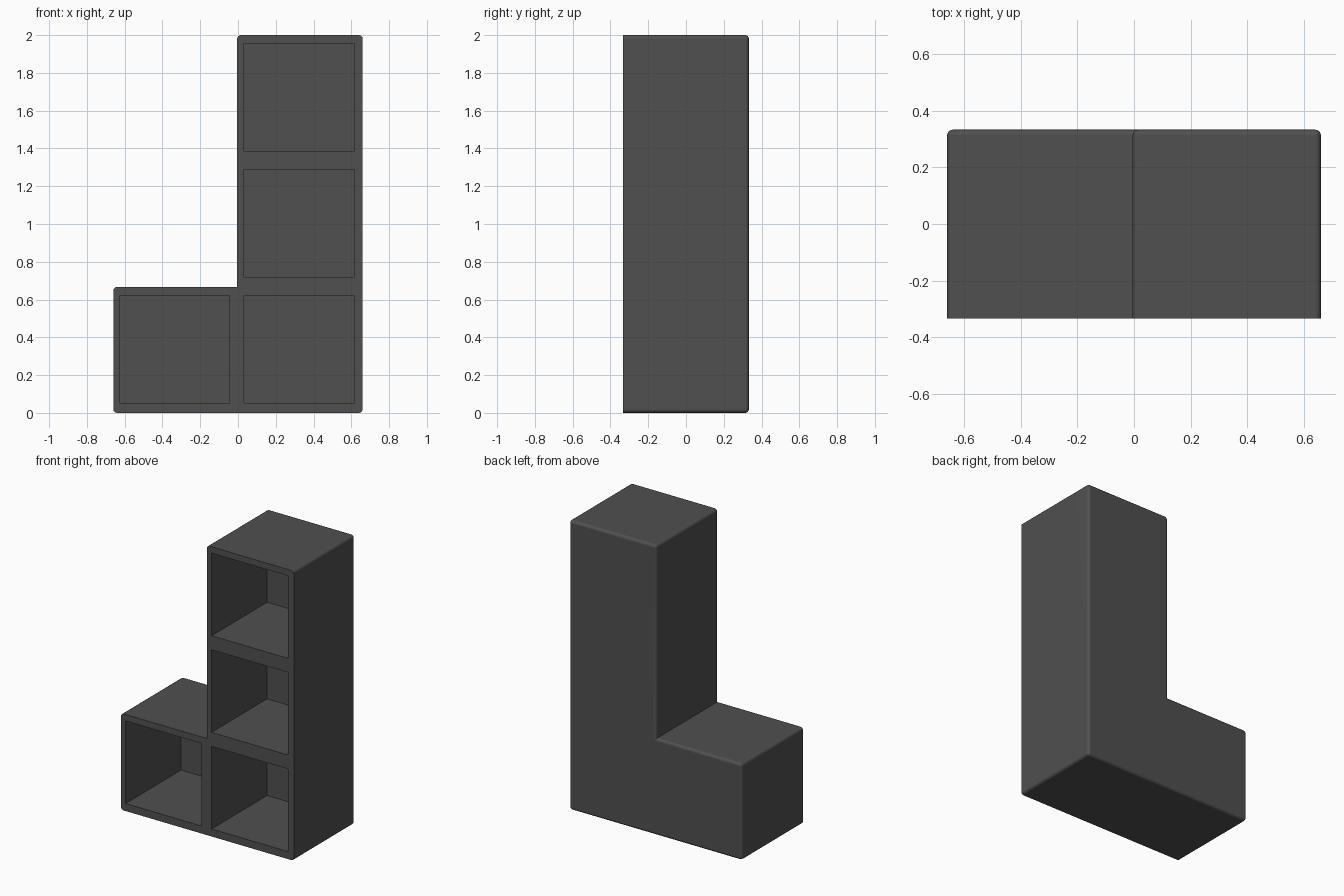
import bpy, bmesh, math

if "Cube" in bpy.data.objects:
    bpy.data.objects.remove(bpy.data.objects["Cube"])

FRONT, BACK = -0.333, 0.333
INNER_X, STEP_Z = -0.005, 0.667      # where the tall column meets the low cube
POCKET_BACK = 0.272

mat = bpy.data.materials.new("charcoal grey")
mat.diffuse_color = (0.08, 0.08, 0.08, 1)
mat.use_nodes = True
mat.node_tree.nodes["Principled BSDF"].inputs["Base Color"].default_value = mat.diffuse_color


def make_object(name, bm):
    mesh = bpy.data.meshes.new(name)
    bm.to_mesh(mesh)
    bm.free()
    mesh.materials.append(mat)
    obj = bpy.data.objects.new(name, mesh)
    bpy.context.collection.objects.link(obj)
    return obj


# L-shaped shelf body: extruded profile with softened outer edges
profile = [(-0.66, 0), (0.66, 0), (0.66, 2), (INNER_X, 2), (INNER_X, STEP_Z), (-0.66, STEP_Z)]
bm = bmesh.new()
face = bm.faces.new([bm.verts.new((x, FRONT, z)) for x, z in profile])
ext = bmesh.ops.extrude_face_region(bm, geom=[face], use_keep_orig=True)
for v in [g for g in ext["geom"] if isinstance(g, bmesh.types.BMVert)]:
    v.co.y = BACK
bmesh.ops.recalc_face_normals(bm, faces=bm.faces[:])


def is_rounded(e):
    front_rim = all(v.co.y < 0 for v in e.verts)
    inner_corner = all(abs(v.co.x - INNER_X) < 1e-4 and abs(v.co.z - STEP_Z) < 1e-4
                       for v in e.verts)
    return not front_rim and not inner_corner


bmesh.ops.bevel(bm, geom=[e for e in bm.edges if is_rounded(e)], offset=0.02,
                segments=4, profile=0.5, affect='EDGES')
bmesh.ops.recalc_face_normals(bm, faces=bm.faces[:])
body = make_object("shelf_body", bm)

# Four open compartments, cut from the front (x0, x1, z0, z1)
pockets = [(-0.625, -0.045, 0.052, 0.622)] + [
    (0.032, 0.616, 0.052 + i * 0.667, 0.622 + i * 0.667) for i in range(3)]
bm = bmesh.new()
for x0, x1, z0, z1 in pockets:
    cube = bmesh.ops.create_cube(bm, size=1)
    for v in cube["verts"]:
        v.co.x = x1 if v.co.x > 0 else x0
        v.co.y = POCKET_BACK if v.co.y > 0 else FRONT - 0.2
        v.co.z = z1 if v.co.z > 0 else z0
cutter = make_object("compartment_cutter", bm)
cutter.hide_render = True

cut = body.modifiers.new("compartments", 'BOOLEAN')
cut.operation, cut.solver, cut.object = 'DIFFERENCE', 'EXACT', cutter
bpy.context.view_layer.objects.active = body
body.select_set(True)
cutter.select_set(False)
bpy.ops.object.modifier_apply(modifier=cut.name)
bpy.data.objects.remove(cutter)

# Smooth rounded edges, flat panels
bpy.ops.object.shade_smooth_by_angle(angle=math.radians(40))
normals = body.modifiers.new("flat_panels", 'WEIGHTED_NORMAL')
normals.keep_sharp = True
